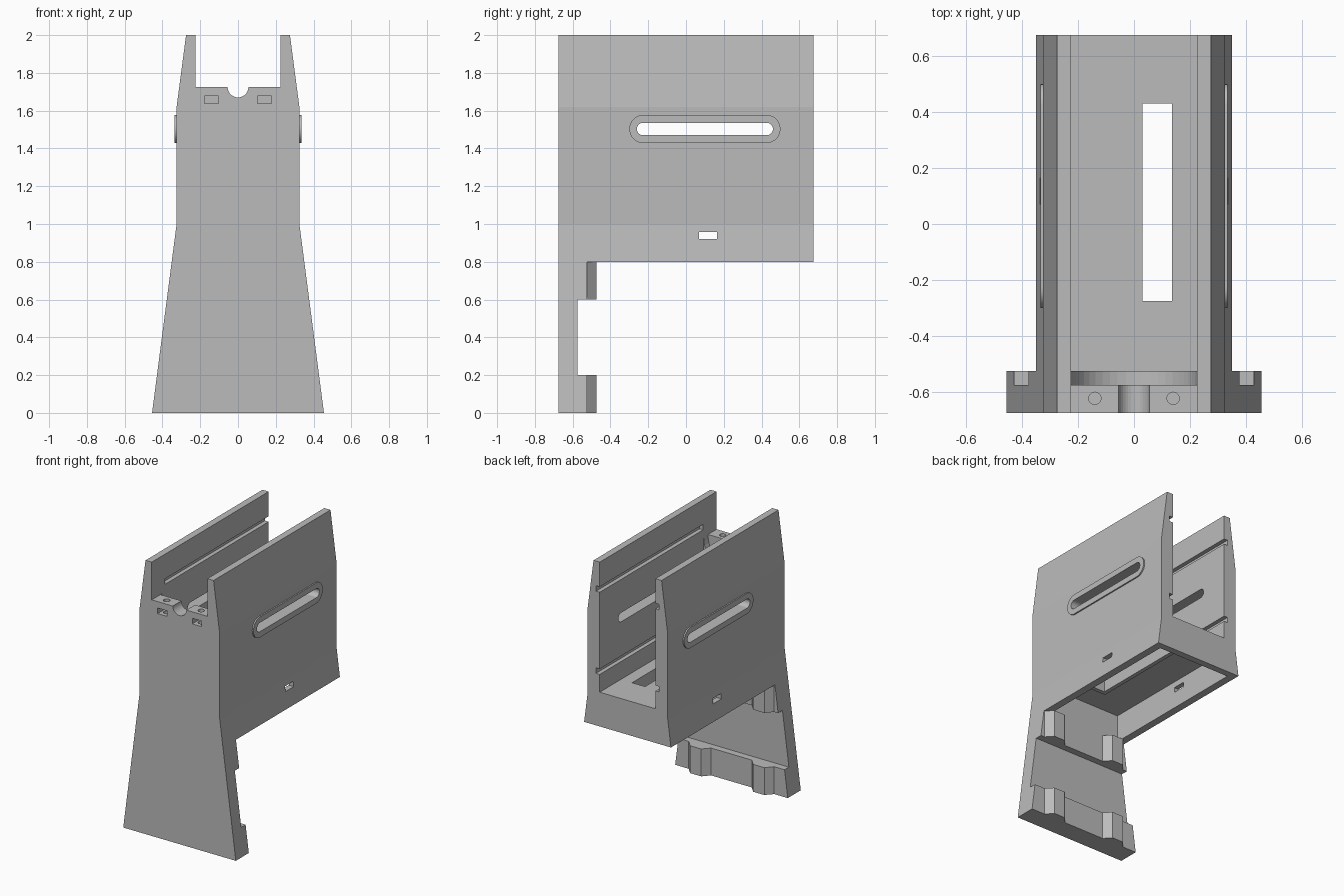
import bpy, bmesh, math

if "Cube" in bpy.data.objects:
    bpy.data.objects.remove(bpy.data.objects["Cube"])

grey = bpy.data.materials.new("plain_grey")
grey.diffuse_color = (0.5, 0.5, 0.5, 1)
grey.use_nodes = True
grey.node_tree.nodes["Principled BSDF"].inputs["Base Color"].default_value = grey.diffuse_color


def prism(name, pts, axis, a, b):
    """Extrude a 2D profile along x, y or z from a to b."""
    place = {"x": lambda u, v: (a, u, v), "y": lambda u, v: (u, a, v), "z": lambda u, v: (u, v, a)}[axis]
    step = {"x": (b - a, 0, 0), "y": (0, b - a, 0), "z": (0, 0, b - a)}[axis]
    bm = bmesh.new()
    face = bm.faces.new([bm.verts.new(place(u, v)) for u, v in pts])
    ext = bmesh.ops.extrude_face_region(bm, geom=[face])
    bmesh.ops.translate(bm, vec=step, verts=[g for g in ext["geom"] if isinstance(g, bmesh.types.BMVert)])
    bmesh.ops.recalc_face_normals(bm, faces=bm.faces)
    me = bpy.data.meshes.new(name)
    bm.to_mesh(me)
    bm.free()
    me.materials.append(grey)
    ob = bpy.data.objects.new(name, me)
    bpy.context.collection.objects.link(ob)
    return ob


def box(name, x0, x1, y0, y1, z0, z1):
    return prism(name, [(x0, y0), (x1, y0), (x1, y1), (x0, y1)], "z", z0, z1)


def circle(cx, cy, r, n=32):
    return [(cx + r * math.cos(2 * math.pi * i / n), cy + r * math.sin(2 * math.pi * i / n)) for i in range(n)]


def stadium(y0, y1, zc, r, n=16):
    pts = []
    for c, start in ((y1 - r, -90), (y0 + r, 90)):
        for i in range(n + 1):
            t = math.radians(start + 180 * i / n)
            pts.append((c + r * math.cos(t), zc + r * math.sin(t)))
    return pts


def cut(ob, *cutters):
    for c in cutters:
        c.hide_render = True
        m = ob.modifiers.new("cut", "BOOLEAN")
        m.operation, m.solver, m.object = "DIFFERENCE", "EXACT", c
        bpy.context.view_layer.objects.active = ob
        bpy.ops.object.modifier_apply(modifier=m.name)
        bpy.data.objects.remove(c)


# Tapered outer shell, extruded front to back
half = [(0.455, 0), (0.325, 1.0), (0.325, 1.62), (0.275, 2.0)]
shell = prism("housing", half + [(-x, z) for x, z in reversed(half)], "y", -0.675, 0.675)

# Space behind the leg, leg recess, open channel and underside cavity
cut(shell,
    box("c", -1, 1, -0.525, 1, -1, 0.8),
    box("c", -1, 1, -0.575, 0, 0.2, 0.6),
    box("c", -0.225, 0.225, -0.525, 1, 1.05, 3),
    box("c", -0.225, 0.225, -1, -0.5, 1.725, 3),
    box("c", -0.295, 0.295, -0.525, 0.625, 0.7, 1.0))

# Shaft notch with wide round seat behind it
cut(shell,
    prism("c", circle(0, 1.725, 0.055), "y", -1, -0.5),
    prism("c", circle(0, 1.725, 0.2249, 48), "y", -0.575, -0.5))

# Floor window, side slots and side openings
cut(shell,
    box("c", 0.03, 0.135, -0.275, 0.43, 0.9, 1.2),
    prism("c", stadium(-0.26, 0.46, 1.503, 0.033), "x", -1, 1),
    box("c", -1, 1, 0.07, 0.165, 0.92, 0.957))

for s in (-1, 1):
    # Screw holes and nut pockets in the front wall
    cut(shell,
        prism("c", circle(s * 0.14, -0.623, 0.022, 24), "z", 1.6, 1.8),
        box("c", s * 0.14 - 0.037, s * 0.14 + 0.037, -0.7, -0.585, 1.637, 1.678))
    # Guide grooves along the inner walls
    for z in (1.2, 1.8):
        cut(shell, box("c", s * 0.235 - 0.02, s * 0.235 + 0.02, -0.52, 0.7, z - 0.02, z + 0.02))
    # Raised rim around each long side slot
    x0, x1 = sorted((s * 0.324, s * 0.335))
    rim = prism("slot_rim", stadium(-0.3, 0.5, 1.503, 0.075), "x", x0, x1)
    cut(rim, prism("c", stadium(-0.26, 0.46, 1.503, 0.033), "x", -1, 1))
    # Chamfered mounting lugs on the back of the leg
    for z in (0.0, 0.6):
        lug = [(0.16, -0.53), (0.35, -0.53), (0.30, -0.475), (0.21, -0.475)]
        prism("mounting_lug", [(s * x, y) for x, y in lug], "z", z, z + 0.2)

# Frame under the floor window
frame = box("window_frame", 0.0, 0.165, -0.305, 0.46, 0.957, 1.005)
cut(frame, box("c", 0.03, 0.135, -0.275, 0.43, 0.9, 1.2))

# Smooth the round parts, keep edges sharp
for ob in list(bpy.context.scene.objects):
    bpy.ops.object.select_all(action="DESELECT")
    ob.select_set(True)
    bpy.context.view_layer.objects.active = ob
    bpy.ops.object.shade_smooth_by_angle(angle=math.radians(20) if ob.name.startswith("slot") else math.radians(5))
